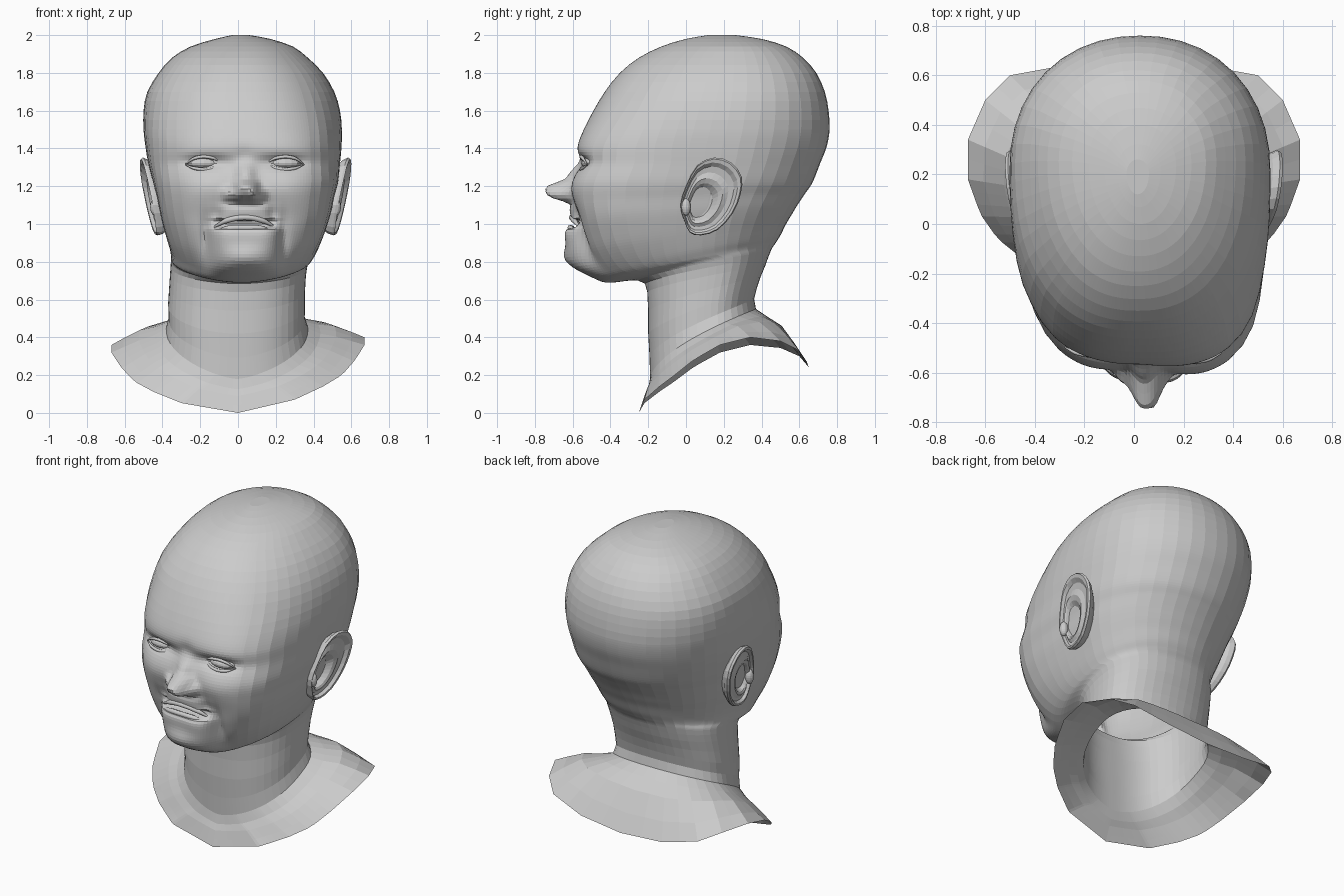
import bpy, bmesh, math
from mathutils import Vector

if "Cube" in bpy.data.objects:
    bpy.data.objects.remove(bpy.data.objects["Cube"])

CX = 0.035          # the face sits slightly right of the neck
YAW = -0.06         # the face's right half sits a little further forward


def make_object(name, bm):
    bmesh.ops.recalc_face_normals(bm, faces=bm.faces)
    me = bpy.data.meshes.new(name)
    bm.to_mesh(me)
    bm.free()
    ob = bpy.data.objects.new(name, me)
    bpy.context.collection.objects.link(ob)
    return ob


def loft(name, rings, cap_end=True):
    bm = bmesh.new()
    rows = [[bm.verts.new(p) for p in r] for r in rings]
    n = len(rows[0])
    for a, b in zip(rows, rows[1:]):
        for i in range(n):
            j = (i + 1) % n
            bm.faces.new((a[i], a[j], b[j], b[i]))
    if cap_end:
        bm.faces.new(rows[-1])
    return make_object(name, bm)


def catmull(p0, p1, p2, p3, t):
    return 0.5 * (2 * p1 + (p2 - p0) * t + (2 * p0 - 5 * p1 + 4 * p2 - p3) * t * t
                  + (3 * p1 - p0 - 3 * p2 + p3) * t ** 3)


# Angles around the head: 0 is the face, dense there and coarse at the back
half = [math.radians(38) * i / 24 for i in range(24)]
half += [math.radians(38 + 52 * i / 8) for i in range(8)]
half += [math.radians(90 + 90 * i / 10) for i in range(11)]
angles = half + [-a for a in reversed(half[1:-1])]


def section(zf, zb, yf, yb, xl, xr, n, k=0.75):
    cx, w = (xl + xr) / 2, (xr - xl) / 2
    ym = yf + 0.58 * (yb - yf)
    pts = []
    for a in angles:
        s, c = math.sin(a), math.cos(a)
        e = n if c > 0 else 2.15
        r = (abs(s) ** e + abs(c) ** e) ** (-1 / e)
        y = ym - r * c * ((ym - yf) if c > 0 else (yb - ym))
        t = min(1, max(0, (y - yf) / (yb - yf)))
        pts.append(Vector((cx + w * r * s, y, zf + (zb - zf) * t ** k)))
    return pts


# Shoulder rim, from the chest point round to the upper back
RIM = [(0, -.25, 0), (.3, -.22, .07), (.45, -.14, .14), (.55, -.06, .2), (.62, .04, .28),
       (.67, .18, .36), (.67, .34, .4), (.6, .5, .38), (.5, .6, .33), (.28, .64, .27), (0, .65, .24)]


def rim_ring():
    pts = []
    for a in angles:
        f = abs(a) / math.pi * 10
        i = min(9, int(f))
        p = Vector(RIM[i]).lerp(Vector(RIM[i + 1]), f - i)
        if a < 0:
            p.x, p.z = -p.x, p.z - 0.06 * p.x
        pts.append(p)
    return pts


# Neck and jaw: front z, back z, front y, back y, left x, right x, squareness
NECK_JAW = [
    (.42, .66, -.20, .375, -.37, .355, 2.5), (.64, .78, -.205, .42, -.36, .36, 2.5),
    (.70, .86, -.25, .45, -.355, .375, 2.4), (.69, .90, -.42, .475, -.355, .395, 2.3),
    (.74, .94, -.485, .50, -.36, .42, 2.5), (.84, 1.0, -.52, .53, -.38, .45, 3.1),
    (.94, 1.05, -.545, .56, -.40, .475, 3.5), (1.03, 1.1, -.56, .59, -.415, .495, 3.8),
    (1.12, 1.16, -.575, .63, -.43, .51, 3.8)]
# Cranium: z, front y, back y, left x, right x, squareness
CRANIUM = [
    (1.22, -.58, .67, -.45, .53, 3.6), (1.32, -.56, .71, -.475, .54, 3.2),
    (1.41, -.57, .745, -.49, .548, 2.9), (1.5, -.54, .76, -.5, .55, 2.7),
    (1.6, -.49, .755, -.5, .54, 2.5), (1.7, -.43, .735, -.48, .51, 2.4),
    (1.8, -.35, .69, -.42, .45, 2.3), (1.88, -.25, .62, -.35, .37, 2.2),
    (1.94, -.13, .53, -.25, .29, 2.1), (1.98, .0, .4, -.12, .17, 2),
    (2.0, .12, .26, -.03, .06, 2)]

rim = rim_ring()
base = section(.18, .55, -.19, .37, -.38, .37, 2.5, 0.6)
mid = []
for a, p, q in zip(angles, rim, base):
    m = p.lerp(q, 0.5)
    m.z += 0.06 * max(0, -math.cos(a))
    mid.append(m)
keys = [rim, mid, base] + [section(*r) for r in NECK_JAW]
keys += [section(r[0], *r) for r in CRANIUM]

rings = []
for i in range(len(keys) - 1):
    k = [keys[max(0, i - 1)], keys[i], keys[i + 1], keys[min(len(keys) - 1, i + 2)]]
    z = keys[i][0].z
    steps = 6 if .68 < z < 1.45 and i > 4 else 2
    for s in range(steps):
        rings.append([catmull(*p, s / steps) for p in zip(*k)])
rings.append(keys[-1])

# Face relief: x from the midline, z, x radius, z radius, push (minus is forward), edge power
CENTRE = [
    (.005, .87, .185, .145, -.095, 5),    # chin block
    (.0, .82, .11, .06, -.035, 2),        # chin ball
    (.0, 1.0, .15, .022, .07, 4),         # mouth gap
    (.0, 1.065, .14, .045, -.045, 2.5),   # upper lip swell
    (.01, 1.17, .06, .052, -.125, 3.4),   # nose tip
    (.005, 1.24, .05, .08, -.05, 2.2),    # nose bridge
    (.0, 1.36, .05, .05, .01, 2)]         # nose root
PAIRED = [
    (.075, 1.155, .04, .035, -.055, 2.4), # nostril wings
    (.21, 1.325, .12, .035, .035, 2.2),   # eye sockets
    (.2, 1.18, .15, .09, -.02, 2),        # cheeks
    (.15, 1.05, .03, .06, .02, 2),        # smile lines
    (.205, .93, .03, .12, .03, 2)]        # creases beside the chin
bumps = CENTRE + [(s * b[0],) + b[1:] for b in PAIRED for s in (1, -1)]
for ring in rings:
    for p in ring:
        if p.y < -.2 and p.z > .68:
            fade = min(1, (-.2 - p.y) / .15)
            p.y += fade * (YAW * (p.x - CX) * max(0, min(1, (1.7 - p.z) / .3)) + sum(
                d * math.exp(-abs((p.x - CX - x) / rx) ** e - abs((p.z - z) / rz) ** e)
                for x, z, rx, rz, d, e in bumps))
loft("head_neck_and_shoulders", rings)


# Eyeballs
def ellipsoid(name, loc, size):
    bm = bmesh.new()
    bmesh.ops.create_uvsphere(bm, u_segments=16, v_segments=10, radius=1)
    for v in bm.verts:
        v.co = Vector(loc) + Vector(a * b for a, b in zip(v.co, size))
    return make_object(name, bm)


# Tapered tubes for lips and eyelids
def tube(name, pts, radius):
    cu = bpy.data.curves.new(name, 'CURVE')
    cu.dimensions = '3D'
    cu.bevel_depth = radius
    cu.bevel_resolution = 2
    cu.resolution_u = 5
    cu.use_fill_caps = True
    sp = cu.splines.new('BEZIER')
    sp.bezier_points.add(len(pts) - 1)
    for i, (b, p) in enumerate(zip(sp.bezier_points, pts)):
        b.co = p
        b.handle_left_type = b.handle_right_type = 'AUTO'
        b.radius = 0.35 if i in (0, len(pts) - 1) else 1
    ob = bpy.data.objects.new(name, cu)
    bpy.context.collection.objects.link(ob)


for side, s in (("left", -1), ("right", 1)):
    ex, dy = CX + s * .215, YAW * s * .215
    ellipsoid(side + "_eyeball", (ex, -.485 + dy, 1.322), (.09, .058, .034))
    for lid, h in (("upper", 1), ("lower", -1)):
        tube(f"{side}_{lid}_eyelid",
             [(ex - s * .1, -.52 + dy, 1.322), (ex - s * .045, -.54 + dy, 1.322 + h * .028),
              (ex + s * .045, -.535 + dy, 1.322 + h * .028), (ex + s * .1, -.51 + dy, 1.315)], .009)

tube("upper_lip", [(CX - .16, -.555, .985), (CX - .09, -.588, 1.02), (CX, -.605, 1.035),
                   (CX + .09, -.593, 1.02), (CX + .16, -.565, .985)], .015)
tube("lower_lip", [(CX - .15, -.58, .965), (CX - .08, -.605, .978), (CX, -.612, .98),
                   (CX + .08, -.61, .978), (CX + .15, -.59, .965)], .015)

# Ears: one outline, repeated at changing size and depth for rim, fold and hollow
EAR = [(.06, 1.31), (.15, 1.352), (.24, 1.325), (.295, 1.25), (.29, 1.16), (.25, 1.06),
       (.17, .97), (.08, .94), (.02, .955), (-.01, 1.02), (-.03, 1.1), (.0, 1.2)]
STEPS = [(.72, -.06), (.95, -.01), (1.0, .015), (.97, .028), (.9, .026), (.82, .008),
         (.7, .006), (.58, .016), (.48, .008), (.36, -.02), (.15, -.025)]


def ear(name, side, x0):
    n = len(EAR)
    outline = []
    for i in range(n):
        q = [Vector(EAR[(i + d) % n]) for d in (-1, 0, 1, 2)]
        outline += [catmull(*q, t) for t in (0, .5)]
    rows = []
    for f, d in STEPS:
        row = []
        # the hollow sits low and forward inside the rim
        cy, cz = .11 - .06 * (1 - f), 1.13 - .04 * (1 - f)
        for p in outline:
            y, z = cy + (p.x - .11) * f, cz + (p.y - 1.13) * f
            x = x0 + d + .12 * (y - .11) + .17 * (z - 1.13)
            row.append((side * x, y, z))
        rows.append(row)
    loft(name, rows)
    ellipsoid(name + "_tragus", (side * (x0 - .005), .0, 1.09), (.025, .025, .045))


ear("right_ear", 1, .525)
ear("left_ear", -1, .445)
